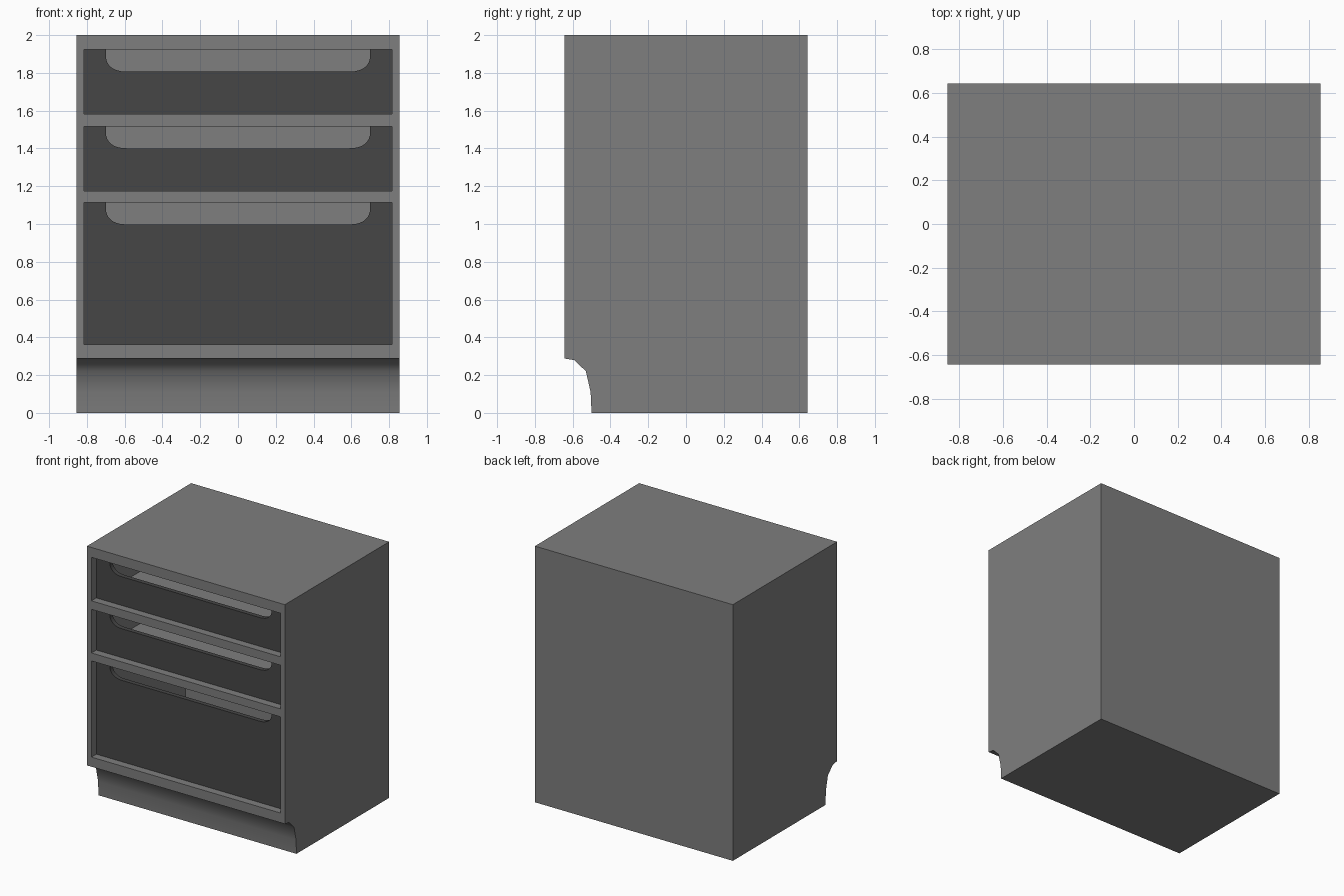
import bpy, bmesh, math

if "Cube" in bpy.data.objects:
    bpy.data.objects.remove(bpy.data.objects["Cube"])

W, D = 0.855, 0.643            # half width, half depth
OPEN = 0.816                   # half width of the drawer openings
BACK = 0.52                    # inner back wall
BAYS = [("top", 1.583, 1.923), ("middle", 1.176, 1.517), ("bottom", 0.363, 1.114)]


def prism(name, outline, axis, a, b):
    """Extrude a closed 2D outline along x (outline = y,z) or y (outline = x,z)."""
    bm = bmesh.new()
    place = (lambda p: (a, p[0], p[1])) if axis == 'x' else (lambda p: (p[0], a, p[1]))
    face = bm.faces.new([bm.verts.new(place(p)) for p in outline])
    moved = bmesh.ops.extrude_face_region(bm, geom=[face])["geom"]
    step = (b - a, 0, 0) if axis == 'x' else (0, b - a, 0)
    bmesh.ops.translate(bm, vec=step, verts=[v for v in moved if isinstance(v, bmesh.types.BMVert)])
    bmesh.ops.recalc_face_normals(bm, faces=bm.faces)
    mesh = bpy.data.meshes.new(name)
    bm.to_mesh(mesh)
    bm.free()
    obj = bpy.data.objects.new(name, mesh)
    bpy.context.collection.objects.link(obj)
    return obj


def activate(obj):
    bpy.ops.object.select_all(action='DESELECT')
    obj.select_set(True)
    bpy.context.view_layer.objects.active = obj


def grey(name, value):
    mat = bpy.data.materials.new(name)
    mat.diffuse_color = (value, value, value, 1)
    mat.use_nodes = True
    mat.node_tree.nodes["Principled BSDF"].inputs["Base Color"].default_value = mat.diffuse_color
    return mat


# Cabinet body with the curved toe kick in its side profile
body = prism("cabinet_body", [(D, 0), (D, 2), (-D, 2), (-D, 0.288), (-0.59, 0.279),
                              (-0.53, 0.22), (-0.505, 0.11), (-0.5, 0)], 'x', -W, W)
body.data.materials.append(grey("mid_grey", 0.21))

# Hollow drawer bays
for name, z0, z1 in BAYS:
    cutter = prism(name + "_bay_cutter", [(-OPEN, z0), (OPEN, z0), (OPEN, z1), (-OPEN, z1)],
                   'y', -D - 0.1, BACK)
    cutter.hide_render = True
    mod = body.modifiers.new(name + "_bay", 'BOOLEAN')
    mod.operation = 'DIFFERENCE'
    mod.solver = 'EXACT'
    mod.object = cutter
    activate(body)
    bpy.ops.object.modifier_apply(modifier=mod.name)
    bpy.data.objects.remove(cutter)
activate(body)
bpy.ops.object.shade_smooth_by_angle(angle=math.radians(45))

# Dark drawer fronts, set back in the bays, with a rounded hand notch
dark = grey("dark_grey", 0.062)
NOTCH, DEPTH, RX, RZ = 0.70, 0.116, 0.11, 0.09
for name, z0, z1 in BAYS:
    right = [(OPEN, z0), (OPEN, z1), (NOTCH, z1)]
    for i in range(9):
        t = math.radians(11.25 * i)
        c, s = abs(math.cos(t)) ** 0.85, math.sin(t) ** 0.85   # slightly squared corner
        right.append((NOTCH - RX + RX * c, z1 - DEPTH + RZ - RZ * s))
    left = [(-x, z) for x, z in reversed(right)]
    front = prism(name + "_drawer_front", right + left, 'y', -D + 0.06, -D + 0.095)
    front.data.materials.append(dark)
    activate(front)
    bpy.ops.object.shade_smooth_by_angle(angle=math.radians(30))
